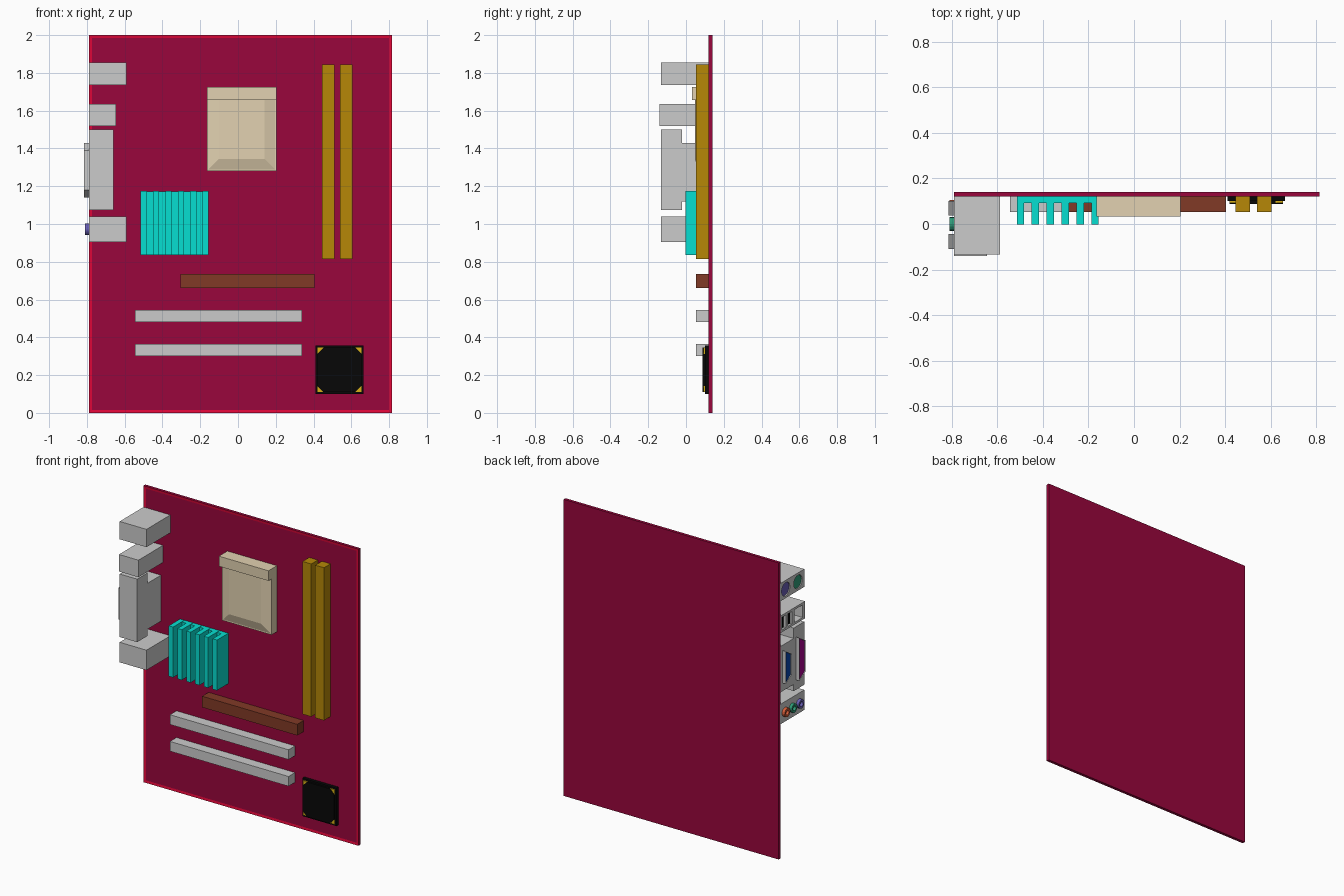
import bpy, bmesh, math
from mathutils import Vector, Matrix

if "Cube" in bpy.data.objects:
    bpy.data.objects.remove(bpy.data.objects["Cube"])


def mat(name, r, g, b):
    """Material from display (sRGB 0-255) colour values."""
    m = bpy.data.materials.new(name)
    m.diffuse_color = [(c / 255) ** 2.2 for c in (r, g, b)] + [1]
    m.use_nodes = True
    m.node_tree.nodes["Principled BSDF"].inputs["Base Color"].default_value = m.diffuse_color
    return m


RED = mat("border_red", 225, 15, 60)
MAROON = mat("board_maroon", 152, 14, 62)
BEIGE = mat("beige", 225, 208, 175)
GOLD = mat("slot_gold", 180, 134, 16)
TEAL = mat("teal", 15, 222, 208)
BROWN = mat("brown", 128, 60, 42)
BLACK = mat("black", 16, 16, 16)
YELLOW = mat("yellow", 215, 175, 30)
PURPLE = mat("purple", 105, 95, 180)
GREEN = mat("green", 50, 155, 120)
ORANGE = mat("orange", 215, 95, 60)
BLUE = mat("blue", 15, 70, 175)
MAGENTA = mat("magenta", 165, 5, 140)
BOARD_Y = 0.12   # front face of the board
IO_X = -0.79     # outer face of the rear connectors


def finish(name, bm, *mats):
    bmesh.ops.recalc_face_normals(bm, faces=bm.faces)
    me = bpy.data.meshes.new(name)
    bm.to_mesh(me)
    bm.free()
    for m in mats:
        if m:
            me.materials.append(m)
    ob = bpy.data.objects.new(name, me)
    bpy.context.collection.objects.link(ob)
    return ob


def add_box(bm, x0, x1, y0, y1, z0, z1):
    mtx = Matrix.Translation(((x0 + x1) / 2, (y0 + y1) / 2, (z0 + z1) / 2)) @ \
        Matrix.Diagonal((x1 - x0, y1 - y0, z1 - z0, 1))
    return bmesh.ops.create_cube(bm, size=1, matrix=mtx)["verts"]


def box(name, x0, x1, y0, y1, z0, z1, m=None):
    bm = bmesh.new()
    add_box(bm, x0, x1, y0, y1, z0, z1)
    return finish(name, bm, m)


def face_towards(bm, direction):
    bmesh.ops.recalc_face_normals(bm, faces=bm.faces)
    bm.normal_update()
    return max(bm.faces, key=lambda f: f.normal.dot(Vector(direction)))


def prism(bm, pts, offset):
    """Extrude a planar polygon along an offset."""
    f = bm.faces.new([bm.verts.new(p) for p in pts])
    new = bmesh.ops.extrude_face_region(bm, geom=[f])["geom"]
    moved = [v for v in new if isinstance(v, bmesh.types.BMVert)]
    bmesh.ops.translate(bm, verts=moved, vec=offset)


def add_cylinder(bm, y, z, r, x0, x1, sides=16):
    mtx = Matrix.Translation(((x0 + x1) / 2, y, z)) @ Matrix.Rotation(math.pi / 2, 4, "Y")
    bmesh.ops.create_cone(bm, cap_ends=True, segments=sides, radius1=r, radius2=r,
                          depth=x1 - x0, matrix=mtx)


def cut(ob, cutter):
    cutter.hide_render = True
    cutter.hide_set(True)
    mod = ob.modifiers.new("port_holes", "BOOLEAN")
    mod.operation, mod.object, mod.solver = "DIFFERENCE", cutter, "EXACT"
    bpy.context.view_layer.update()
    me = bpy.data.meshes.new_from_object(ob.evaluated_get(bpy.context.evaluated_depsgraph_get()))
    ob.modifiers.clear()
    ob.data = me
    bpy.data.objects.remove(cutter)


# Board with a bright border around the dark front
bm = bmesh.new()
add_box(bm, -0.79, 0.815, BOARD_Y, 0.14, 0, 2)
front = face_towards(bm, (0, -1, 0))
ring = bmesh.ops.inset_region(bm, faces=[front], thickness=0.023, depth=-0.002)["faces"]
for f in ring:
    f.material_index = 1
finish("board", bm, MAROON, RED)

# Memory and expansion slots
for i, x in enumerate((0.445, 0.54)):
    box(f"memory_slot_{i + 1}", x, x + 0.065, 0.052, 0.125, 0.815, 1.845, GOLD)
box("graphics_slot", -0.305, 0.405, 0.053, 0.125, 0.66, 0.735, BROWN)
for i, z in enumerate((0.48, 0.30)):
    box(f"expansion_slot_{i + 1}", -0.545, 0.34, 0.053, 0.125, z, z + 0.066)

# Processor socket: plate, raised bevelled centre, top bar
bm = bmesh.new()
add_box(bm, -0.165, 0.205, 0.065, 0.125, 1.28, 1.725)
front = face_towards(bm, (0, -1, 0))
bmesh.ops.inset_region(bm, faces=[front], thickness=0.012)
bmesh.ops.inset_region(bm, faces=[front], thickness=0.08, depth=0.018)
finish("processor_socket", bm, BEIGE)
box("socket_bar", -0.165, 0.205, 0.032, 0.07, 1.657, 1.725, BEIGE)

# Finned heatsink
bm = bmesh.new()
add_box(bm, -0.515, -0.155, 0.092, 0.125, 0.837, 1.173)
for i in range(6):
    x = -0.515 + i * 0.0655
    add_box(bm, x, x + 0.0325, -0.003, 0.118, 0.835, 1.175)
finish("heatsink", bm, TEAL)

# Control chip: square base, octagonal body, yellow corners
cx, cz = 0.537, 0.228
box("chip_base", cx - 0.127, cx + 0.127, 0.1, 0.125, cz - 0.128, cz + 0.128, BLACK)
h, c = 0.117, 0.085
octagon = [(cx + sx, 0.1, cz + sz) for sx, sz in
           ((-h, -c), (-c, -h), (c, -h), (h, -c), (h, c), (c, h), (-c, h), (-h, c))]
bm = bmesh.new()
prism(bm, octagon, (0, -0.012, 0))
finish("chip_body", bm, BLACK)
bm = bmesh.new()
for sx in (-1, 1):
    for sz in (-1, 1):
        prism(bm, [(cx + sx * a, 0.101, cz + sz * b) for a, b in ((h, h), (c, h), (h, c))],
              (0, -0.008, 0))
finish("chip_corners", bm, YELLOW)

# Keyboard and mouse port block with round recesses
ob = box("round_port_block", IO_X, -0.59, -0.133, 0.125, 1.735, 1.855)
bm = bmesh.new()
for y in (0.065, -0.065):
    add_cylinder(bm, y, 1.795, 0.045, IO_X - 0.05, IO_X + 0.03)
cut(ob, finish("round_cutter", bm))
for name, y, m in (("keyboard_port", 0.065, PURPLE), ("mouse_port", -0.065, GREEN)):
    bm = bmesh.new()
    add_cylinder(bm, y, 1.795, 0.044, IO_X + 0.006, IO_X + 0.035)
    finish(name, bm, m)

# Serial bus and network port block with square recesses
ob = box("bus_port_block", IO_X, -0.645, -0.14, 0.125, 1.52, 1.635)
bm = bmesh.new()
for y0, y1 in ((0.065, 0.105), (0.0, 0.04), (-0.115, -0.03)):
    add_box(bm, IO_X - 0.05, IO_X + 0.06, y0, y1, 1.535, 1.62)
cut(ob, finish("square_cutter", bm))
for i, y in enumerate((0.085, 0.02)):
    box(f"bus_port_tongue_{i + 1}", IO_X + 0.006, IO_X + 0.07, y - 0.006, y + 0.006,
        1.542, 1.613, BLACK)

# Parallel and display connectors with coloured tapered inserts
box("parallel_block", IO_X, -0.66, -0.132, -0.02, 1.075, 1.5)
box("display_block", IO_X, -0.66, -0.02, 0.125, 1.12, 1.43)
for name, y0, y1, half, m in (("parallel_port", -0.11, -0.045, 0.145, MAGENTA),
                              ("display_port", 0.037, 0.1, 0.11, BLUE)):
    zc, e = 1.285, 0.04
    bm = bmesh.new()
    prism(bm, [(IO_X + 0.005, y, zc + z) for y, z in
               ((y0, -half + e), (y1, -half), (y1, half), (y0, half - e))], (-0.03, 0, 0))
    face = face_towards(bm, (-1, 0, 0))
    bmesh.ops.inset_region(bm, faces=[face], thickness=0.006, depth=-0.004)
    face.material_index = 1
    finish(name, bm, mat(name + "_shell", 205, 205, 205), m)

# Audio block with three protruding ring jacks
box("audio_block", IO_X, -0.59, -0.133, 0.125, 0.905, 1.04)
for name, y, m in (("input_jack", 0.075, ORANGE), ("speaker_jack", 0.0, GREEN),
                   ("microphone_jack", -0.075, PURPLE)):
    bm = bmesh.new()
    add_cylinder(bm, y, 0.972, 0.03, IO_X - 0.02, IO_X + 0.005)
    face = face_towards(bm, (-1, 0, 0))
    bmesh.ops.inset_region(bm, faces=[face], thickness=0.014)
    bmesh.ops.inset_region(bm, faces=[face], thickness=0.001, depth=-0.018)
    face.material_index = 1
    finish(name, bm, m, BLACK)
